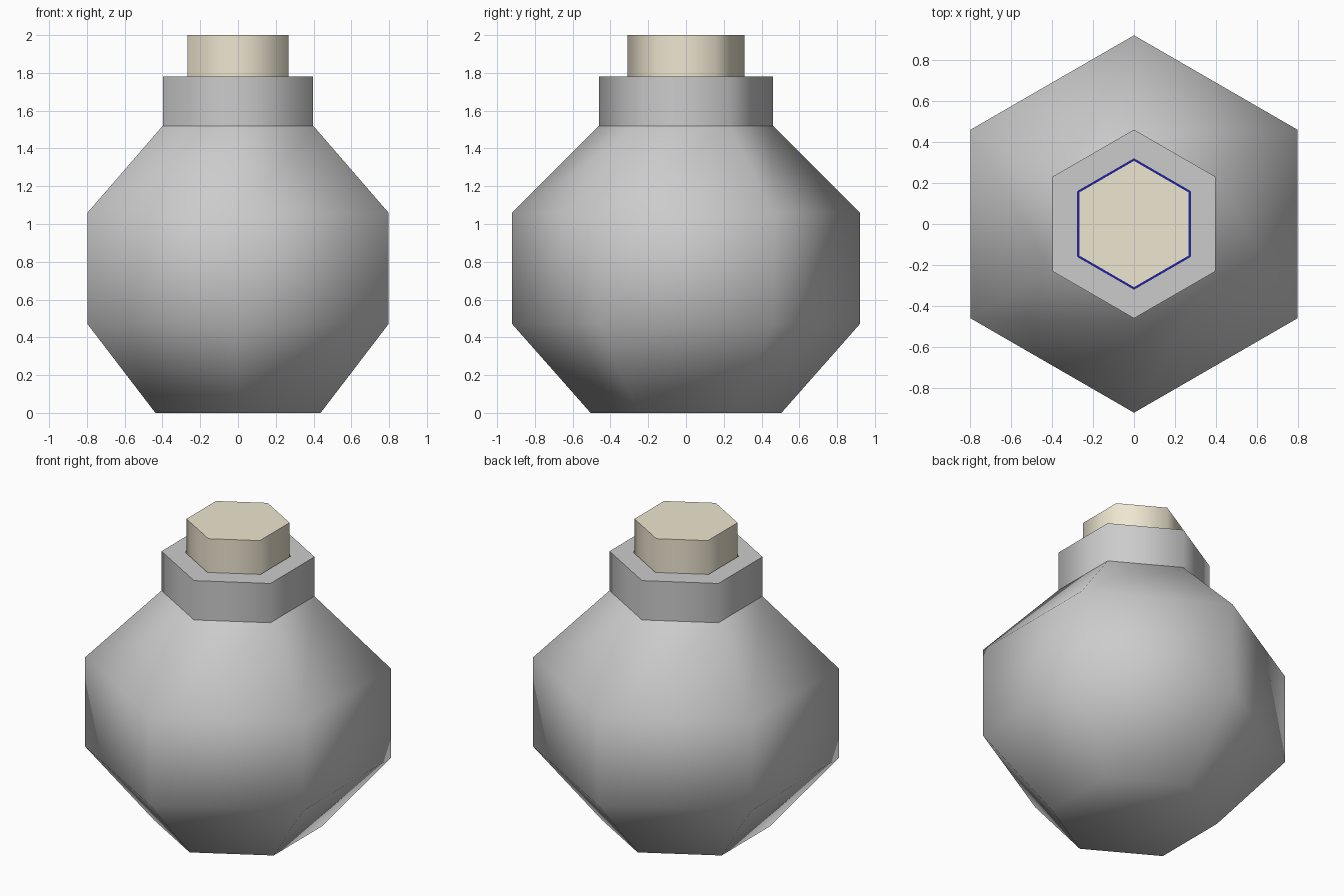
import bpy, bmesh, math

if "Cube" in bpy.data.objects:
    bpy.data.objects.remove(bpy.data.objects["Cube"])

SIDES = 6


def material(name, color):
    mat = bpy.data.materials.new(name)
    mat.diffuse_color = (*color, 1.0)
    mat.use_nodes = True
    mat.node_tree.nodes["Principled BSDF"].inputs["Base Color"].default_value = mat.diffuse_color
    return mat


def lathe(name, profile, closed=False, sharp_heights=(), mat=None):
    """Turn a (radius, z) profile into a six-sided solid with corners on +-y."""
    bm = bmesh.new()
    rings = []
    for r, z in profile:
        angles = [math.radians(90 + 360 * i / SIDES) for i in range(SIDES)]
        rings.append([bm.verts.new((r * math.cos(a), r * math.sin(a), z)) for a in angles])
    pairs = list(zip(rings, rings[1:]))
    for low, high in pairs:
        for i in range(SIDES):
            j = (i + 1) % SIDES
            bm.faces.new((low[i], low[j], high[j], high[i]))
    # End caps
    bm.faces.new(rings[0][::-1])
    bm.faces.new(rings[-1])
    bmesh.ops.recalc_face_normals(bm, faces=bm.faces[:])
    for f in bm.faces:
        f.smooth = True
    # Soft around the hexagon, crisp at rims and chosen rings
    for e in bm.edges:
        at_ring = any(all(abs(v.co.z - h) < 1e-4 for v in e.verts) for h in sharp_heights)
        e.smooth = e.calc_face_angle(0) < math.radians(65) and not at_ring
    mesh = bpy.data.meshes.new(name)
    bm.to_mesh(mesh)
    bm.free()
    if mat:
        mesh.materials.append(mat)
    obj = bpy.data.objects.new(name, mesh)
    bpy.context.collection.objects.link(obj)
    return obj


# Bottle: outer wall up to the neck rim, then the inner wall back down
lathe("bottle", [
    (0.505, 0.0), (0.92, 0.47), (0.92, 1.06), (0.46, 1.52), (0.46, 1.78),
    (0.318, 1.78), (0.318, 1.47), (0.79, 1.01), (0.79, 0.52), (0.44, 0.12),
], sharp_heights=(1.52, 1.78))

# Liquid inside the bottle, seen through the gap around the stopper
lathe("liquid", [(0.43, 0.13), (0.78, 0.525), (0.78, 1.0), (0.60, 1.18)],
      sharp_heights=(1.18,), mat=material("liquid_blue", (0.01, 0.01, 0.6)))

# Stopper
lathe("stopper", [(0.31, 1.58), (0.31, 2.0)],
      mat=material("cork", (0.85, 0.79, 0.63)))
